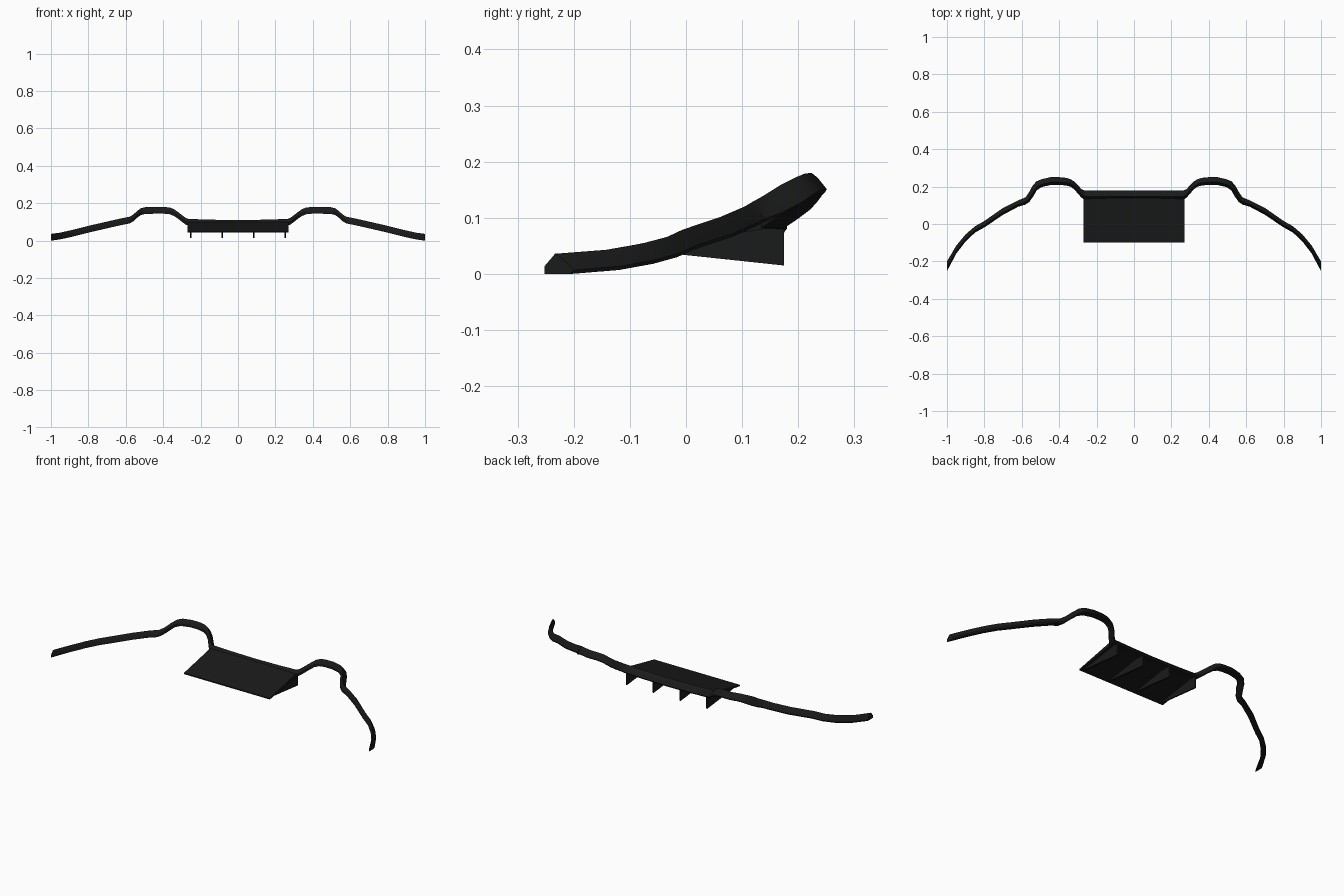
import bpy, bmesh

if "Cube" in bpy.data.objects:
    bpy.data.objects.remove(bpy.data.objects["Cube"])

mat = bpy.data.materials.new("black_plastic")
mat.diffuse_color = (0.01, 0.0105, 0.011, 1)
mat.use_nodes = True
mat.node_tree.nodes["Principled BSDF"].inputs["Base Color"].default_value = mat.diffuse_color


def finish(name, bm):
    bmesh.ops.recalc_face_normals(bm, faces=bm.faces)
    me = bpy.data.meshes.new(name)
    bm.to_mesh(me)
    bm.free()
    ob = bpy.data.objects.new(name, me)
    bpy.context.collection.objects.link(ob)
    me.materials.append(mat)
    return ob


def loft(name, rings, cap_start=True):
    bm = bmesh.new()
    loops = [[bm.verts.new(p) for p in r] for r in rings]
    n = len(loops[0])
    for a, b in zip(loops, loops[1:]):
        for i in range(n):
            j = (i + 1) % n
            bm.faces.new((a[i], a[j], b[j], b[i]))
    if cap_start:
        bm.faces.new(loops[0])
    bm.faces.new(loops[-1])
    return finish(name, bm)


# Trim strip stations: x, inner y, outer y, base z
stations = [
    (0, .130, .180, .074), (.14, .130, .180, .076), (.265, .130, .180, .080),
    (.280, .140, .186, .086), (.298, .160, .205, .099), (.318, .184, .226, .115),
    (.340, .200, .240, .131), (.365, .206, .247, .141), (.395, .209, .250, .144),
    (.445, .209, .251, .144), (.495, .197, .239, .143), (.520, .180, .229, .137),
    (.540, .145, .208, .122), (.560, .118, .172, .103), (.580, .104, .142, .092),
    (.620, .092, .126, .084), (.700, .049, .086, .066), (.800, -.018, .016, .043),
    (.850, -.046, -.012, .030), (.900, -.093, -.055, .018), (.950, -.158, -.115, .007),
    (1.0, -.252, -.200, 0),
]
# Trim cross-section: fraction across the width, height above base
section = [(0, 0), (0, .014), (.36, .036), (.62, .027), (1, .007), (.9, 0)]
strip = loft("trim_strip", [[(x, a + (b - a) * u, z + h) for u, h in section]
                            for x, a, b, z in stations], cap_start=False)
mirror = strip.modifiers.new("Mirror", 'MIRROR')
mirror.use_clip = True

# Sloping centre panel
panel = [(-.10, .043), (-.10, .050), (.14, .100), (.16, .080), (.14, .080)]
loft("diffuser_panel", [[(x, y, z) for y, z in panel] for x in (-.27, .27)])

# Wedge-shaped fins underneath
fin = [(-.098, .044), (.175, .015), (.175, .083), (.14, .083)]
for i, x in enumerate((-.252, -.085, .085, .252)):
    loft(f"diffuser_fin_{i + 1}", [[(x + d, y, z) for y, z in fin] for d in (-.004, .004)])

# Smooth along the strip, keep its edges crisp
bpy.ops.object.select_all(action='DESELECT')
strip.select_set(True)
bpy.context.view_layer.objects.active = strip
bpy.ops.object.shade_smooth_by_angle(angle=0.52)
